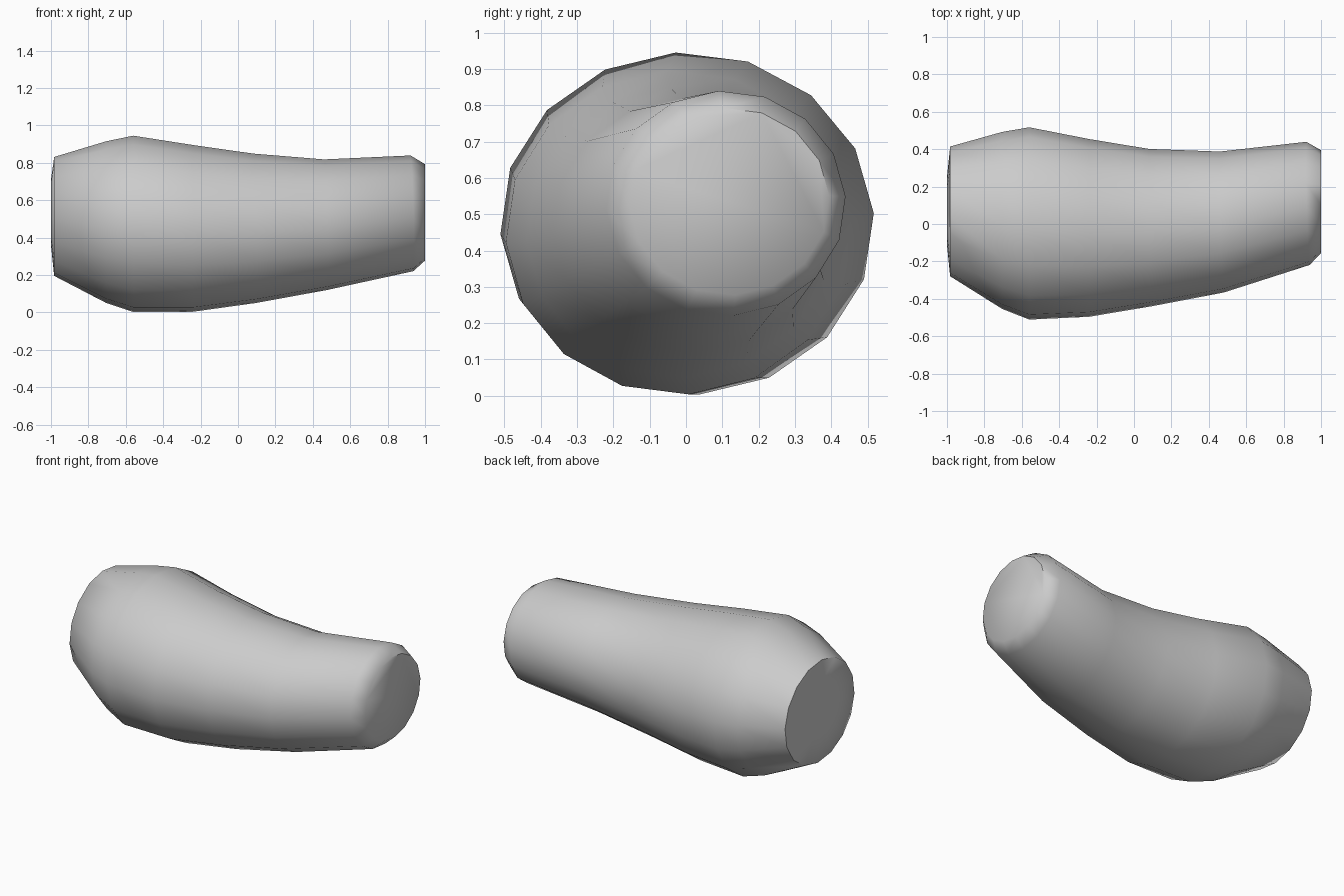
import bpy, bmesh
from math import cos, sin, pi, radians

if "Cube" in bpy.data.objects:
    bpy.data.objects.remove(bpy.data.objects["Cube"])

SIDES = 16
PHASE = radians(3.5)

# Each ring: x, y min, y max, z min, z max, backward lean of the lower front side
rings = [
    (-1.00, -0.11, 0.25, 0.36, 0.71, 0.0),
    (-0.983, -0.28, 0.415, 0.195, 0.832, 0.0),
    (-0.705, -0.455, 0.493, 0.05, 0.916, 0.0),
    (-0.56, -0.512, 0.518, 0.002, 0.946, 0.0),
    (-0.24, -0.497, 0.455, 0.003, 0.896, 0.0),
    (0.09, -0.44, 0.402, 0.05, 0.85, 0.008),
    (0.47, -0.367, 0.388, 0.12, 0.819, 0.01),
    (0.93, -0.22, 0.44, 0.22, 0.84, 0.008),
    (1.00, -0.157, 0.395, 0.277, 0.793, 0.0),
]

# Tapered bent body, lofted through the rings
bm = bmesh.new()
loops = []
for x, y0, y1, z0, z1, lean in rings:
    loop = []
    for i in range(SIDES):
        a = PHASE + 2 * pi * i / SIDES
        c, s = cos(a), sin(a)
        loop.append(bm.verts.new((x - lean * (c + s),
                                  (y0 + y1) / 2 + (y1 - y0) / 2 * c,
                                  (z0 + z1) / 2 + (z1 - z0) / 2 * s)))
    loops.append(loop)
for a, b in zip(loops, loops[1:]):
    for i in range(SIDES):
        j = (i + 1) % SIDES
        bm.faces.new((a[i], a[j], b[j], b[i]))

# End caps
bm.faces.new(loops[0])
bm.faces.new(loops[-1])
bmesh.ops.recalc_face_normals(bm, faces=bm.faces[:])

mesh = bpy.data.meshes.new("tapered_body")
bm.to_mesh(mesh)
bm.free()
body = bpy.data.objects.new("tapered_body", mesh)
bpy.context.collection.objects.link(body)
bpy.context.view_layer.objects.active = body
body.select_set(True)
bpy.ops.object.shade_smooth_by_angle(angle=radians(60))
